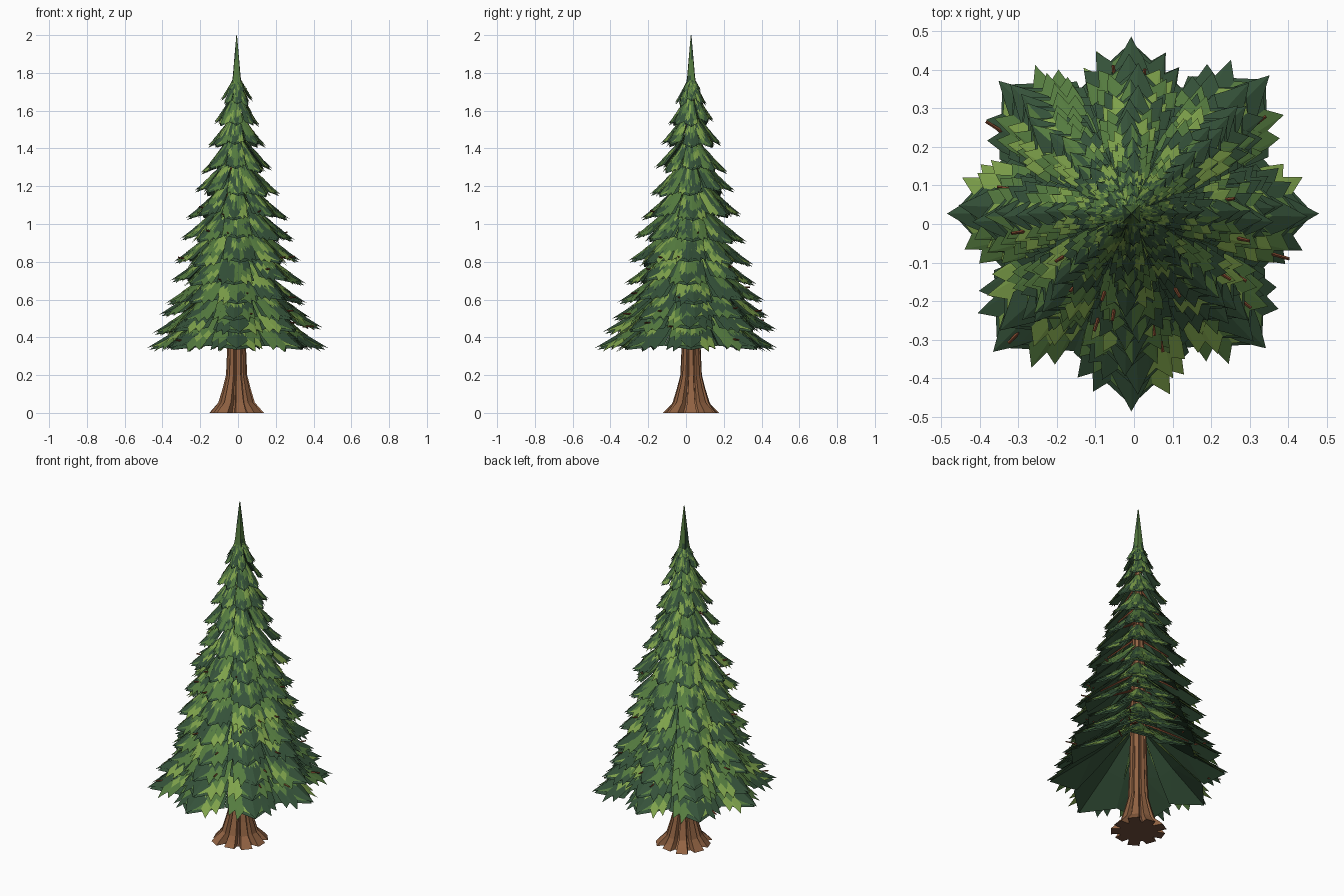
import bpy, bmesh, math, random
from mathutils import Vector

if "Cube" in bpy.data.objects:
    bpy.data.objects.remove(bpy.data.objects["Cube"])

random.seed(11)
CX, CY = -0.007, 0.027          # stem axis
BRANCHES = 8

def material(name, rgb):
    m = bpy.data.materials.new(name)
    m.diffuse_color = (*rgb, 1)
    m.use_nodes = True
    m.node_tree.nodes["Principled BSDF"].inputs["Base Color"].default_value = m.diffuse_color
    return m

DARK, MID, LIGHT = 0, 1, 2
greens = [material("dark green", (0.035, 0.083, 0.041)),
          material("mid green", (0.090, 0.198, 0.050)),
          material("light green", (0.210, 0.36, 0.070))]
browns = [material("bark brown", (0.29, 0.126, 0.056)),
          material("deep brown", (0.17, 0.080, 0.047)),
          material("twig brown", (0.20, 0.063, 0.027))]

def finish(name, bm, mats):
    me = bpy.data.meshes.new(name)
    bm.to_mesh(me)
    bm.free()
    for m in mats:
        me.materials.append(m)
    ob = bpy.data.objects.new(name, me)
    bpy.context.collection.objects.link(ob)
    return ob

# tip radius and tip height of each tier of boughs
TIERS = [(.49, .335), (.475, .43), (.42, .50), (.395, .59), (.37, .69), (.345, .79),
         (.315, .91), (.285, 1.03), (.235, 1.16), (.20, 1.28), (.165, 1.41),
         (.13, 1.53), (.088, 1.64), (.055, 1.70)]
# reach of the eight lowest boughs, anticlockwise from +x
LOWEST = [.487, .507, .459, .487, .478, .507, .513, .494]

class Bough:
    """Drooping surface: t runs from stem to tip, a is the angle off the ridge."""
    def __init__(self, radius, z, angle):
        self.r, self.z, self.ang = radius, z, angle
        self.rise = min(0.135 + 0.42 * radius, 1.80 - z)

    def point(self, t, a, lift=0.0):
        r = t * self.r
        z = self.z + self.rise * (1 - t) ** 1.12 - 0.28 * r * abs(math.sin(a)) + lift
        return Vector((CX + r * math.cos(self.ang + a), CY + r * math.sin(self.ang + a), z))

def add_face(bm, pts, mat, up=True):
    f = bm.faces.new([bm.verts.new(p) for p in pts])
    f.normal_update()
    if (f.normal.z > 0) != up:
        f.normal_flip()
    f.material_index = mat

# serrated outer edges: share of the half width, setback from the tip
TEETH = [(0, 0), (.36, -.09), (.62, -.02), (.70, -.13), (.93, -.09), (1, -.20)]
SPEAR = [(0, 0), (.45, -.12), (.80, -.20), (.80, -.25), (1, -.28)]

def shingle(bm, b, t0, t1, half, lift, colour, teeth=TEETH):
    """One chevron of needles; colour() gives each clump of teeth its shade."""
    size = 0.45 + 0.55 * t1
    for side in (-1, 1):
        outer, inner = [], []
        for s, d in teeth:
            jit = random.uniform(-.012, .012) if s else 0
            a = side * s * half
            outer.append(b.point(max(t1 + d * size + jit, t0 + .02), a, lift))
            inner.append(b.point(max(t0 - .15 * s, .04), a, lift * .3))
        near, far = colour(), colour()
        for i in range(len(teeth) - 1):
            add_face(bm, (inner[i], outer[i], outer[i + 1], inner[i + 1]),
                     near if i < 1 else far)

def pick(d, m, l):
    return lambda: random.choices((DARK, MID, LIGHT), (d, m, l))[0]

needles, under, twigs = bmesh.new(), bmesh.new(), bmesh.new()

def stick(p, q, r0, r1):
    """Four sided tapering twig."""
    axis = (q - p).normalized()
    u = axis.cross(Vector((0, 0, 1))).normalized()
    v = axis.cross(u)
    rings = []
    for c, r in ((p, r0), (q, r1)):
        rings.append([twigs.verts.new(c + d * r) for d in (u, v, -u, -v)])
    for i in range(4):
        j = (i + 1) % 4
        twigs.faces.new((rings[0][i], rings[0][j], rings[1][j], rings[1][i]))
    twigs.faces.new(rings[1])
    twigs.faces.new(rings[0][::-1])

rad = math.radians
# chevrons from the tip towards the stem: start, end, half angle, lift, shade weights
ROWS = [(.50, .82, 21.5, .5, (4, 5, 3)), (.46, .80, 11, .9, (3, 5, 2)),
        (.38, .70, 23.5, .6, (4, 5, 3)), (.32, .64, 12, .9, (3, 5, 2)),
        (.24, .55, 24, .7, (4, 5, 2)), (.05, .40, 24, .7, (4, 5, 2))]

for n, (R, Z) in enumerate(TIERS):
    for k in range(BRANCHES):
        low = n == 0
        b = Bough(LOWEST[k] if low else R * random.uniform(.94, 1.01),
                  Z + (0 if low else random.uniform(-.018, .016)),
                  k * math.tau / BRANCHES + (0 if low else random.uniform(-.06, .06)))
        lift = 0.006 + 0.016 * R
        # side lobes, then the dark spear at the tip
        shingle(needles, b, .62, .95, rad(19.5), 0, pick(3, 5, 3))
        shingle(needles, b, .58, 1.0, rad(10), lift * .5,
                pick(1, 0, 0) if n < 3 else pick(4, 1, 0), SPEAR)
        for t0, t1, half, up, weights in ROWS:
            shingle(needles, b, t0, t1 + random.uniform(-.03, .03), rad(half),
                    lift * up, pick(*weights))
        # plain dark underside
        for side in (-1, 1):
            w = side * rad(22.6)
            d = -0.008
            root, mid = b.point(.06, 0, d), b.point(.5, 0, d)
            tip, edge, edge2 = b.point(.97, 0, d), b.point(.5, w, d), b.point(.76, w, d)
            for tri in ((root, mid, edge), (mid, tip, edge2), (mid, edge2, edge)):
                add_face(under, tri, DARK, up=False)
        # limbs below the needles
        if 0 < n < 11 and (k + n) % 2 == 0:
            stick(b.point(.03, 0, -.08), b.point(.6, random.uniform(-.2, .2), -.024), .008, .004)
        # a few twig ends poking through
        if n < 8 and random.random() < .42:
            a, t = random.uniform(-.28, .28), random.uniform(.78, .95)
            stick(b.point(t - .14, a, -.016), b.point(t, a, .030), .005, .004)

finish("needle_boughs", needles, greens)
finish("bough_undersides", under, greens)
finish("twigs", twigs, [browns[2]])

# pointed leader at the top
bm = bmesh.new()
SIDES = 8
PROFILE = [(.030, 1.74), (.023, 1.785), (.015, 1.87), (.002, 2.0)]
rings = []
for r, z in PROFILE:
    rings.append([])
    for i in range(SIDES):
        w = 1.12 if i % 2 else .88
        a = i * math.tau / SIDES
        rings[-1].append(bm.verts.new((CX + r * w * math.cos(a), CY + r * w * math.sin(a), z)))
for j in range(len(rings) - 1):
    for i in range(SIDES):
        m = (i + 1) % SIDES
        f = bm.faces.new((rings[j][i], rings[j][m], rings[j + 1][m], rings[j + 1][i]))
        f.material_index = (MID, DARK, MID, MID, DARK)[(i * 3 + j * 2) % 5]
bm.faces.new(rings[-1])
bm.faces.new(rings[0][::-1])
finish("top_spike", bm, greens)

# trunk with flared, grooved roots
bm = bmesh.new()
LOBES = 9
SECTIONS = [(0, .148, .105), (.025, .125, .086), (.055, .098, .070), (.13, .075, .058),
            (.20, .057, .048), (.36, .050, .044), (1.0, .037, .033), (1.68, .015, .013)]
rings = []
for z, ridge, groove in SECTIONS:
    ring = []
    for i in range(LOBES):
        size = 1 + .06 * math.sin(i * 2.4) * (z < .05)
        for off, r in ((-.30, ridge * size), (.30, ridge * size), (.42, groove), (.58, groove)):
            a = (i + off) * math.tau / LOBES
            ring.append(bm.verts.new((CX + r * math.cos(a), CY + r * math.sin(a), z)))
    rings.append(ring)
count = LOBES * 4
for j in range(len(rings) - 1):
    for i in range(count):
        m = (i + 1) % count
        f = bm.faces.new((rings[j][i], rings[j][m], rings[j + 1][m], rings[j + 1][i]))
        f.material_index = 1 if i % 4 == 2 and i % 3 == 0 else 0
bm.faces.new(rings[-1])
bm.faces.new(rings[0][::-1]).material_index = 1
finish("trunk", bm, browns)
